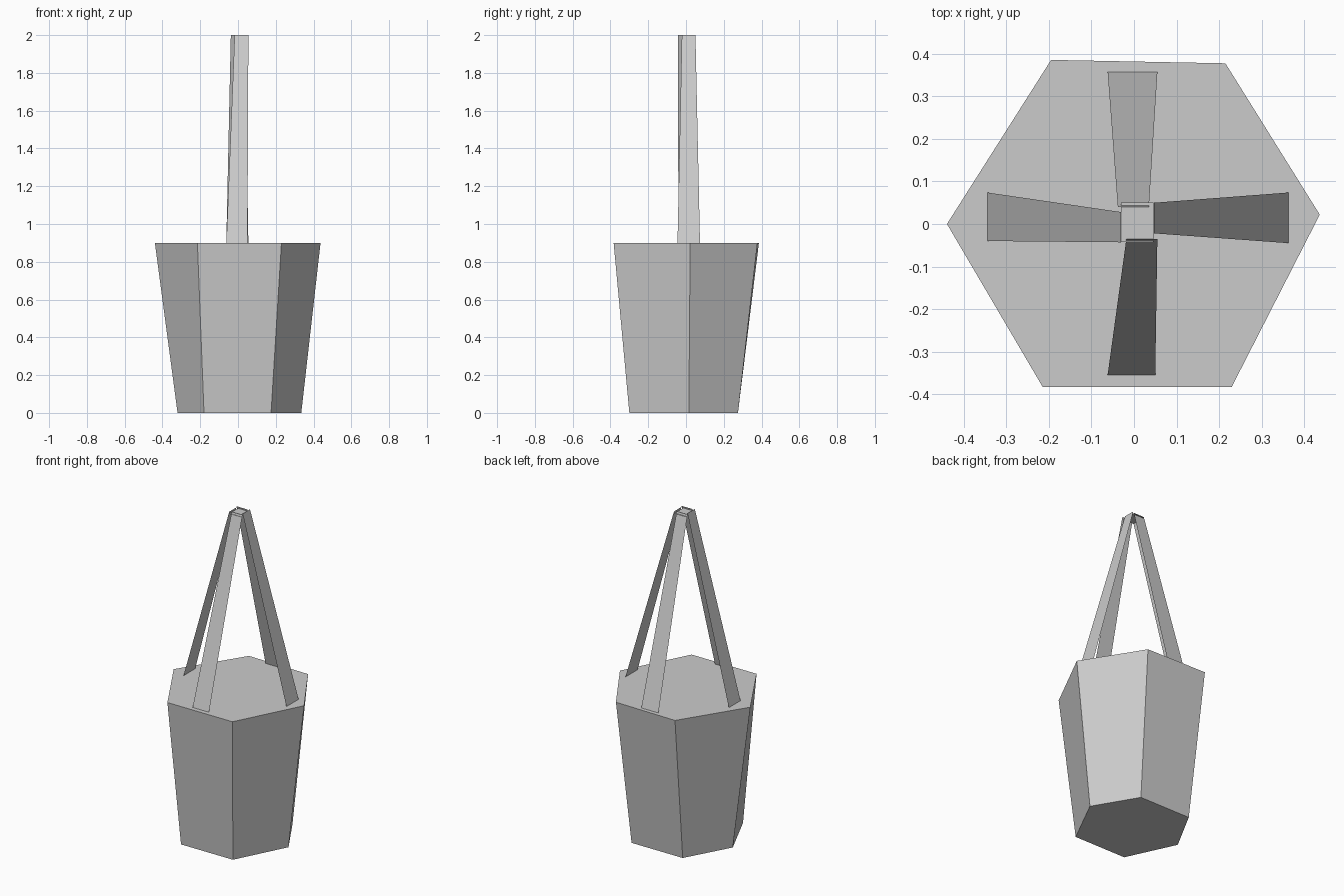
import bpy
import bmesh

cube = bpy.data.objects.get("Cube")
if cube:
    bpy.data.objects.remove(cube, do_unlink=True)

# Single flat grey
grey = bpy.data.materials.new("light_grey")
grey.use_nodes = True
colour = (0.6, 0.6, 0.6, 1.0)
grey.diffuse_color = colour
grey.node_tree.nodes["Principled BSDF"].inputs["Base Color"].default_value = colour


def finish(name, bm):
    mesh = bpy.data.meshes.new(name)
    bm.to_mesh(mesh)
    bm.free()
    mesh.materials.append(grey)
    obj = bpy.data.objects.new(name, mesh)
    bpy.context.collection.objects.link(obj)
    return obj


def sheet(name, points):
    """A flat single-face part."""
    bm = bmesh.new()
    bm.faces.new([bm.verts.new(p) for p in points])
    return finish(name, bm)


def loft(name, low, low_z, high, high_z):
    """A closed tapered prism between two outlines."""
    bm = bmesh.new()
    a = [bm.verts.new((x, y, low_z)) for x, y in low]
    b = [bm.verts.new((x, y, high_z)) for x, y in high]
    n = len(a)
    for i in range(n):
        j = (i + 1) % n
        bm.faces.new((a[i], a[j], b[j], b[i]))
    bm.faces.new(a[::-1])
    bm.faces.new(b)
    return finish(name, bm)


RIM, TOP = 0.9, 2.0

# Uneven six-sided pot, wider at the rim
base = [(-0.32, 0.0), (-0.18, -0.30), (0.175, -0.30),
        (0.335, 0.015), (0.18, 0.275), (-0.17, 0.275)]
rim = [(-0.44, 0.0), (-0.215, -0.383), (0.23, -0.383),
       (0.437, 0.022), (0.215, 0.378), (-0.195, 0.386)]
loft("pot", base, 0.0, rim, RIM)

# Four thin tapering straps: offset and side-to-side span at the rim and the top
straps = {
    "front_strap": ("y", -0.355, (-0.062, 0.05), -0.035, (-0.018, 0.055)),
    "back_strap": ("y", 0.358, (0.055, -0.062), 0.04, (0.035, -0.038)),
    "left_strap": ("x", 0.363, (-0.045, 0.074), 0.047, (-0.022, 0.05)),
    "right_strap": ("x", -0.345, (0.074, -0.04), -0.03, (0.028, -0.043)),
}
for name, (axis, low, low_span, high, high_span) in straps.items():
    def place(offset, side, z):
        return (side, offset, z) if axis == "y" else (offset, side, z)
    sheet(name, [place(low, low_span[0], RIM), place(low, low_span[1], RIM),
                 place(high, high_span[1], TOP), place(high, high_span[0], TOP)])

# Small cap joining the straps
sheet("strap_cap", [(-0.03, -0.042, 1.988), (0.046, -0.042, 1.988),
                    (0.046, 0.05, 1.988), (-0.03, 0.05, 1.988)])
